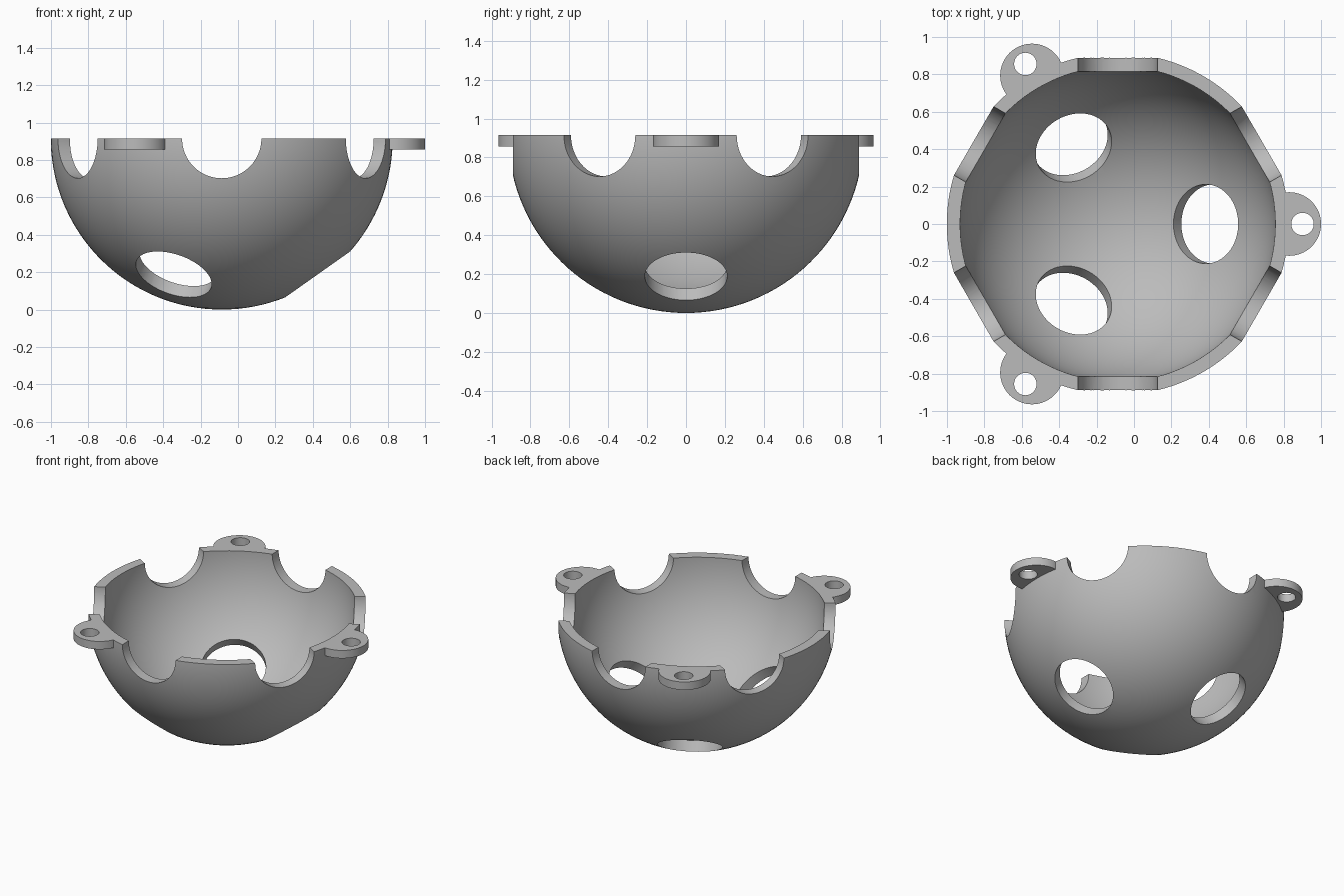
import bpy
from math import cos, sin, radians
from mathutils import Vector

if "Cube" in bpy.data.objects:
    bpy.data.objects.remove(bpy.data.objects["Cube"])

R = 0.914                            # outer radius, also the rim height
WALL = 0.071
CENTRE = Vector((-0.087, 0, R))
HOLE = 0.212
TAB_Z = 0.857

grey = bpy.data.materials.new("plain grey")
grey.use_nodes = True
colour = (0.5, 0.5, 0.5, 1)
grey.diffuse_color = colour
grey.node_tree.nodes["Principled BSDF"].inputs["Base Color"].default_value = colour


def direction(azimuth, elevation=0):
    a, e = radians(azimuth), radians(elevation)
    return Vector((cos(a) * cos(e), sin(a) * cos(e), sin(e)))


def sphere(name, radius):
    bpy.ops.mesh.primitive_uv_sphere_add(segments=128, ring_count=65,
                                         radius=radius, location=CENTRE)
    bpy.context.object.name = name
    return bpy.context.object


def cylinder(name, radius, start, end):
    axis = end - start
    bpy.ops.mesh.primitive_cylinder_add(
        vertices=64, radius=radius, depth=axis.length, location=(start + end) / 2,
        rotation=axis.to_track_quat('Z', 'Y').to_euler())
    bpy.context.object.name = name
    return bpy.context.object


def combine(target, other, operation):
    mod = target.modifiers.new(other.name, 'BOOLEAN')
    mod.operation, mod.object, mod.solver = operation, other, 'EXACT'
    bpy.context.view_layer.objects.active = target
    bpy.ops.object.modifier_apply(modifier=mod.name)
    bpy.data.objects.remove(other)


bowl = sphere("bowl_with_mounting_tabs", R)

# three round mounting tabs on the rim
for azimuth in (0, 120, 240):
    foot = CENTRE + direction(azimuth) * 0.917
    foot.z = TAB_Z
    combine(bowl, cylinder("tab", 0.17, foot, foot + Vector((0, 0, 0.2))), 'UNION')

# hollow inside
combine(bowl, sphere("hollow", R - WALL), 'DIFFERENCE')

# screw holes through the tabs
for azimuth in (0, 120, 240):
    spot = CENTRE + direction(azimuth) * 0.988
    offset = Vector((0, 0, 0.3))
    combine(bowl, cylinder("screw_hole", 0.06, spot - offset, spot + offset), 'DIFFERENCE')

# six round holes on the rim and three lower down
ports = [(30 + 60 * i, 0) for i in range(6)] + [(120 * i, -54.74) for i in range(3)]
for azimuth, elevation in ports:
    d = direction(azimuth, elevation)
    combine(bowl, cylinder("port", HOLE, CENTRE + d * 0.6, CENTRE + d * 1.2), 'DIFFERENCE')

# flat cut across the rim
bpy.ops.mesh.primitive_cube_add(size=3, location=(0, 0, R + 1.5))
bpy.context.object.name = "rim_cut"
combine(bowl, bpy.context.object, 'DIFFERENCE')

bowl.data.materials.clear()
bowl.data.materials.append(grey)
bpy.ops.object.select_all(action='DESELECT')
bowl.select_set(True)
bpy.context.view_layer.objects.active = bowl
bpy.ops.object.shade_smooth_by_angle(angle=radians(30))
